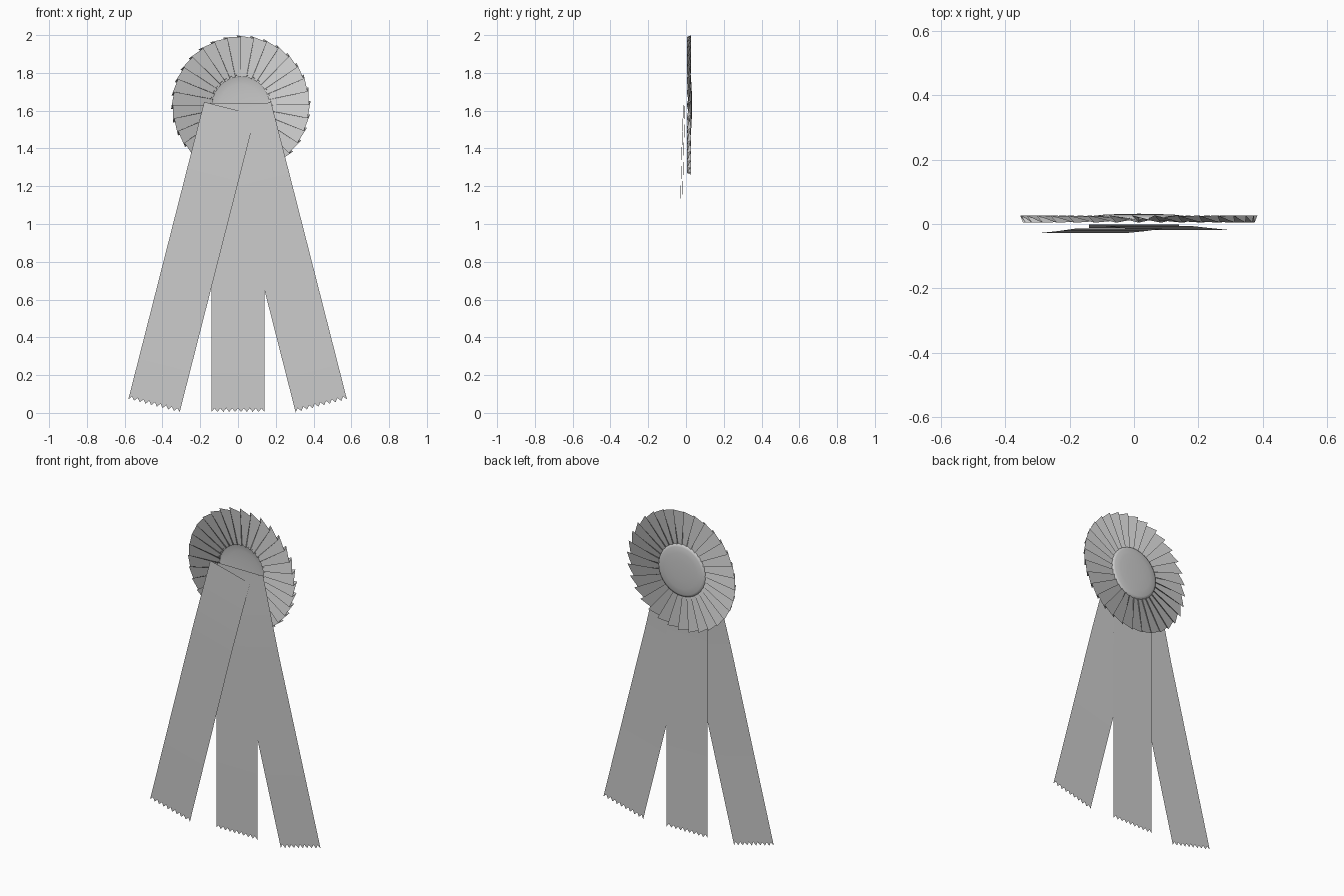
import bpy, bmesh, math
from mathutils import Matrix, Vector

cube = bpy.data.objects.get("Cube")
if cube:
    bpy.data.objects.remove(cube)

grey = bpy.data.materials.new("soft_grey")
grey.use_nodes = True
colour = (0.6, 0.6, 0.6, 1)
grey.diffuse_color = colour
grey.node_tree.nodes["Principled BSDF"].inputs["Base Color"].default_value = colour

CENTRE = Vector((0.015, 0, 1.63))


def finish(name, bm, smooth):
    mesh = bpy.data.meshes.new(name)
    bm.to_mesh(mesh)
    bm.free()
    mesh.materials.append(grey)
    obj = bpy.data.objects.new(name, mesh)
    bpy.context.collection.objects.link(obj)
    bpy.ops.object.select_all(action='DESELECT')
    obj.select_set(True)
    bpy.context.view_layer.objects.active = obj
    if smooth:
        bpy.ops.object.shade_smooth_by_angle(angle=math.radians(smooth))
    return obj


def polar(radius, angle, y):
    return CENTRE + Vector((radius * math.cos(angle), y, radius * math.sin(angle)))


def ribbon(name, foot, lean, length, rows, teeth=9, width=0.28):
    """Thin strip with a zigzag foot; rows are (height, y) pairs going up."""
    bm = bmesh.new()
    place = Matrix.Translation((foot[0], 0, foot[1])) @ Matrix.Rotation(lean, 4, 'Y')
    half = width / 2

    def vert(x, y, h):
        return bm.verts.new(place @ Vector((x, y, h)))

    y0 = rows[0][1]
    zigzag = [vert(-half + width * i / (2 * teeth), y0, 0.02 * (i % 2))
              for i in range(2 * teeth + 1)]
    left, right = zigzag[0], zigzag[-1]
    for n, (h, y) in enumerate(rows + [(length, rows[-1][1])]):
        if n == len(rows):
            break
        a, b = vert(-half, y, h), vert(half, y, h)
        bm.faces.new((zigzag if n == 0 else [left, right]) + [b, a])
        left, right = a, b
    finish(name, bm, 30)


# Three ribbon tails, bending gently towards the rosette
lean = math.radians(14.3)
ribbon("middle_ribbon", (0, 0.005), 0, 1.635,
       [(1.15, -0.012), (1.40, -0.006), (1.635, -0.002)])
ribbon("left_ribbon", (0.441, 0.037), -lean, 1.625,
       [(1.16, -0.018), (1.40, -0.012), (1.625, -0.006)])
ribbon("right_ribbon", (-0.445, 0.037), lean, 1.625,
       [(1.16, -0.028), (1.40, -0.022), (1.625, -0.014)])

# Pleated ruffle: overlapping folds that flatten towards the middle
PLEATS = 32
step = 2 * math.pi / PLEATS
bm = bmesh.new()
folds = []
for i in range(PLEATS):
    a = i * step
    for shift, r, low, high in ((0, 0.36, 0.012, 0.004), (1.3, 0.37, 0.018, 0.027)):
        folds.append((bm.verts.new(polar(0.15, a + min(shift, 0.95) * step, low)),
                      bm.verts.new(polar(r, a + shift * step, high))))
for i, (inner, outer) in enumerate(folds):
    inner2, outer2 = folds[(i + 1) % len(folds)]
    bm.faces.new((inner, outer, outer2, inner2))
bmesh.ops.recalc_face_normals(bm, faces=bm.faces)
finish("pleated_ruffle", bm, 30)

# Shallow domed button on the back, open on its inner side
SIDES = 40
bm = bmesh.new()
profile = [(0.16, 0.014), (0.157, 0.021), (0.145, 0.025), (0.11, 0.029), (0.06, 0.031)]
rings = [[bm.verts.new(polar(r, 2 * math.pi * k / SIDES, y)) for k in range(SIDES)]
         for r, y in profile]
tip = bm.verts.new(polar(0, 0, 0.032))
for k in range(SIDES):
    n = (k + 1) % SIDES
    for lower, upper in zip(rings, rings[1:]):
        bm.faces.new((lower[k], upper[k], upper[n], lower[n]))
    bm.faces.new((rings[-1][k], tip, rings[-1][n]))
finish("domed_button", bm, 60)
